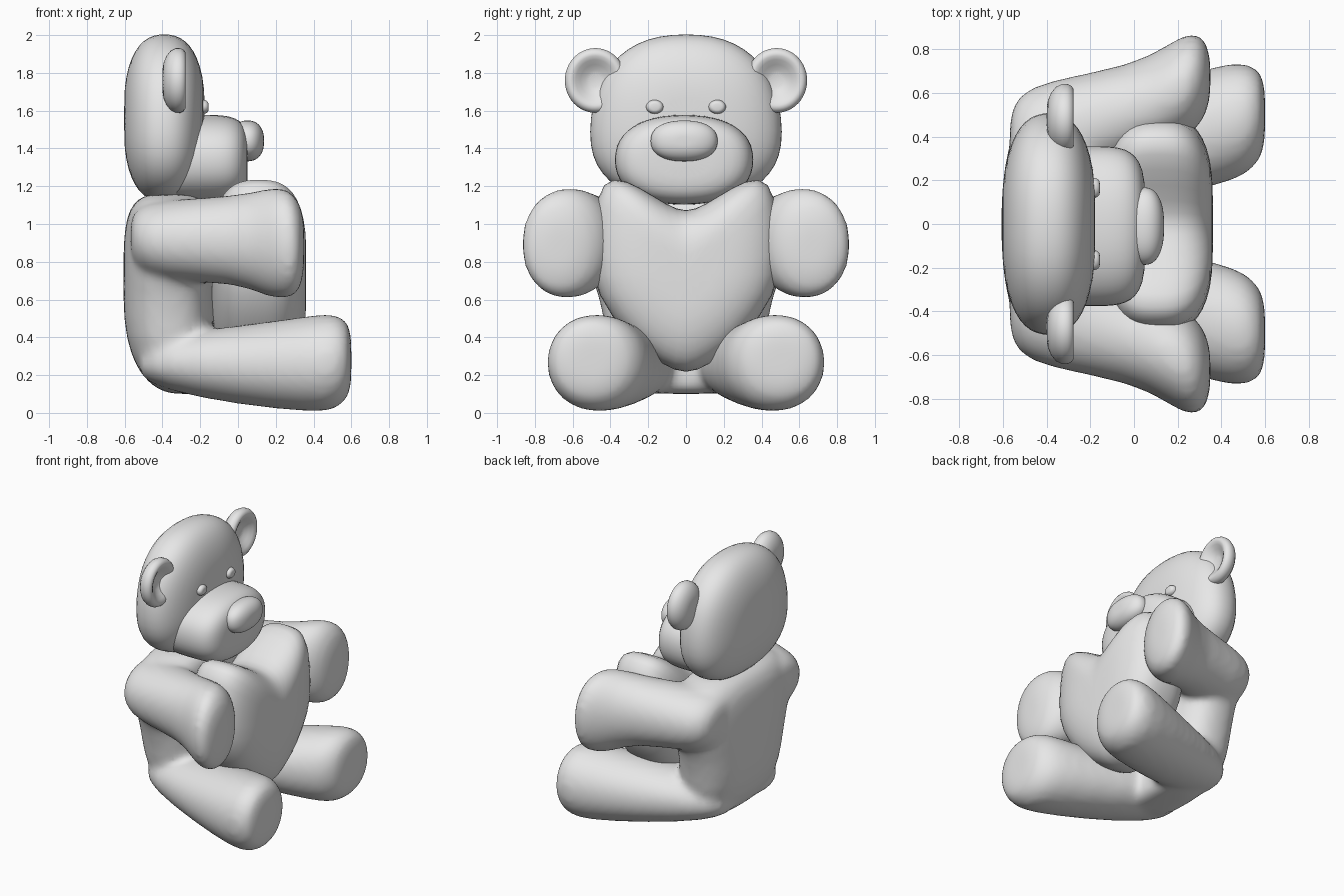
import bpy, bmesh
from math import sin, cos, pi, tau, copysign, radians

cube = bpy.data.objects.get("Cube")
if cube:
    bpy.data.objects.remove(cube, do_unlink=True)

plush = bpy.data.materials.new("plush grey")
plush.use_nodes = True
plush.diffuse_color = (0.8, 0.8, 0.8, 1)
plush.node_tree.nodes["Principled BSDF"].inputs["Base Color"].default_value = plush.diffuse_color


def oval(power=2.0, count=24):
    """Unit superellipse; a higher power is boxier."""
    def soft(value):
        return copysign(abs(value) ** (2 / power), value)
    return [(soft(cos(tau * i / count)), soft(sin(tau * i / count))) for i in range(count)]


def dome(start, end, centre, radii, power, steps=12):
    """Rings along x that swell and close like a superellipsoid."""
    middle, reach = (start + end) / 2, (end - start) / 2
    rings = []
    for i in range(1, steps):
        station = -cos(pi * i / steps)
        swell = (1 - abs(station) ** power) ** (1 / power)
        rings.append((middle + reach * station, *centre, radii[0] * swell, radii[1] * swell))
    return rings


def loft(bm, outline, rings, vertical=False):
    """Skin rings (station, centre u, centre v, radius u, radius v) and close both ends."""
    def place(station, u, v):
        return bm.verts.new((u, v, station) if vertical else (station, u, v))

    loops = []
    for station, cu, cv, ru, rv in rings:
        loops.append([place(station, cu + ru * u, cv + rv * v) for u, v in outline])
    count = len(outline)
    for near, far in zip(loops, loops[1:]):
        for i in range(count):
            j = (i + 1) % count
            bm.faces.new((near[i], near[j], far[j], far[i]))
    for loop, ring in ((loops[0], rings[0]), (loops[-1], rings[-1])):
        tip = place(*ring[:3])
        for i in range(count):
            bm.faces.new((loop[i], loop[(i + 1) % count], tip))


def mirrored(rings, side):
    return [(x, side * y, z, ry, rz) for x, y, z, ry, rz in rings]


def finish(name, bm):
    bmesh.ops.recalc_face_normals(bm, faces=bm.faces)
    mesh = bpy.data.meshes.new(name)
    bm.to_mesh(mesh)
    bm.free()
    mesh.materials.append(plush)
    obj = bpy.data.objects.new(name, mesh)
    bpy.context.scene.collection.objects.link(obj)
    bpy.ops.object.select_all(action="DESELECT")
    obj.select_set(True)
    bpy.context.view_layer.objects.active = obj
    bpy.ops.object.shade_smooth_by_angle(angle=radians(75))
    rounding = obj.modifiers.new("round", "SUBSURF")
    rounding.levels = rounding.render_levels = 1
    return obj


def part(name, outline, rings):
    bm = bmesh.new()
    loft(bm, outline, rings)
    return finish(name, bm)


# Torso rings: height, centre x, half depth, half width
torso = [
    (0.1, -0.26, 0.14, 0.26),
    (0.2, -0.32, 0.21, 0.38),
    (0.4, -0.36, 0.24, 0.43),
    (0.6, -0.37, 0.24, 0.45),
    (0.85, -0.37, 0.24, 0.56),
    (1, -0.37, 0.23, 0.56),
    (1.1, -0.36, 0.21, 0.48),
    (1.16, -0.35, 0.15, 0.34),
]

# Limb rings from the body outward: x, centre y, centre z, half width, half height
arm = [
    (-0.57, 0.33, 0.93, 0.17, 0.1),
    (-0.53, 0.35, 0.92, 0.25, 0.18),
    (-0.4, 0.4, 0.91, 0.26, 0.22),
    (0, 0.52, 0.92, 0.21, 0.23),
    (0.15, 0.59, 0.9, 0.23, 0.29),
    (0.25, 0.64, 0.9, 0.24, 0.3),
    (0.32, 0.67, 0.88, 0.2, 0.26),
    (0.35, 0.67, 0.88, 0.1, 0.15),
]
leg = [
    (-0.52, 0.2, 0.26, 0.14, 0.07),
    (-0.4, 0.23, 0.27, 0.22, 0.15),
    (0, 0.34, 0.25, 0.26, 0.21),
    (0.4, 0.46, 0.26, 0.28, 0.26),
    (0.51, 0.48, 0.27, 0.26, 0.26),
    (0.58, 0.5, 0.28, 0.21, 0.21),
    (0.6, 0.5, 0.28, 0.13, 0.14),
]

# Body: torso, arms and legs blended into one skin
bm = bmesh.new()
loft(bm, oval(2.6), [(z, x, 0, depth, width) for z, x, depth, width in torso], vertical=True)
for side in (1, -1):
    loft(bm, oval(2.1), mirrored(arm, side))
    loft(bm, oval(2.1), mirrored(leg, side))
body = finish("body", bm)
remesh = body.modifiers.new("blend", "REMESH")
remesh.mode = "VOXEL"
remesh.voxel_size = 0.025
remesh.use_smooth_shade = True
smooth = body.modifiers.new("soften", "SMOOTH")
smooth.factor = 0.5
smooth.iterations = 8

# Head: an egg that widens toward the cheeks
egg = [(u * (1 - 0.1 * v), v) for u, v in oval(2.4)]
part("head", egg, dome(-0.61, -0.17, (0, 1.56), (0.51, 0.45), power=2.5))
part("muzzle", oval(2.3), dome(-0.45, 0.06, (-0.01, 1.34), (0.37, 0.24), power=4))
part("nose", oval(2.3), dome(-0.04, 0.14, (-0.01, 1.44), (0.18, 0.11), power=2.3))

# Dished ears and button eyes
ear = [(-0.4, 0.09), (-0.36, 0.16), (-0.3, 0.17), (-0.27, 0.14), (-0.28, 0.11), (-0.33, 0.05)]
for side, label in ((1, "left"), (-1, "right")):
    part(label + "_ear", oval(), [(x, side * 0.48, 1.76, r, r * 1.06) for x, r in ear])
    part(label + "_eye", oval(count=12),
         dome(-0.24, -0.15, (side * 0.165, 1.62), (0.05, 0.04), power=3, steps=6))

# Heart cushion held against the chest
half = [(0.1, 0.37), (0.25, 0.47), (0.39, 0.53), (0.48, 0.44), (0.51, 0.1),
        (0.48, -0.1), (0.3, -0.35), (0.12, -0.48)]
heart = [(0, 0.33)] + half + [(0, -0.53)] + [(-y, z) for y, z in reversed(half)]
part("heart_cushion", heart, dome(-0.15, 0.37, (0, 0.73), (1, 1), power=3))
